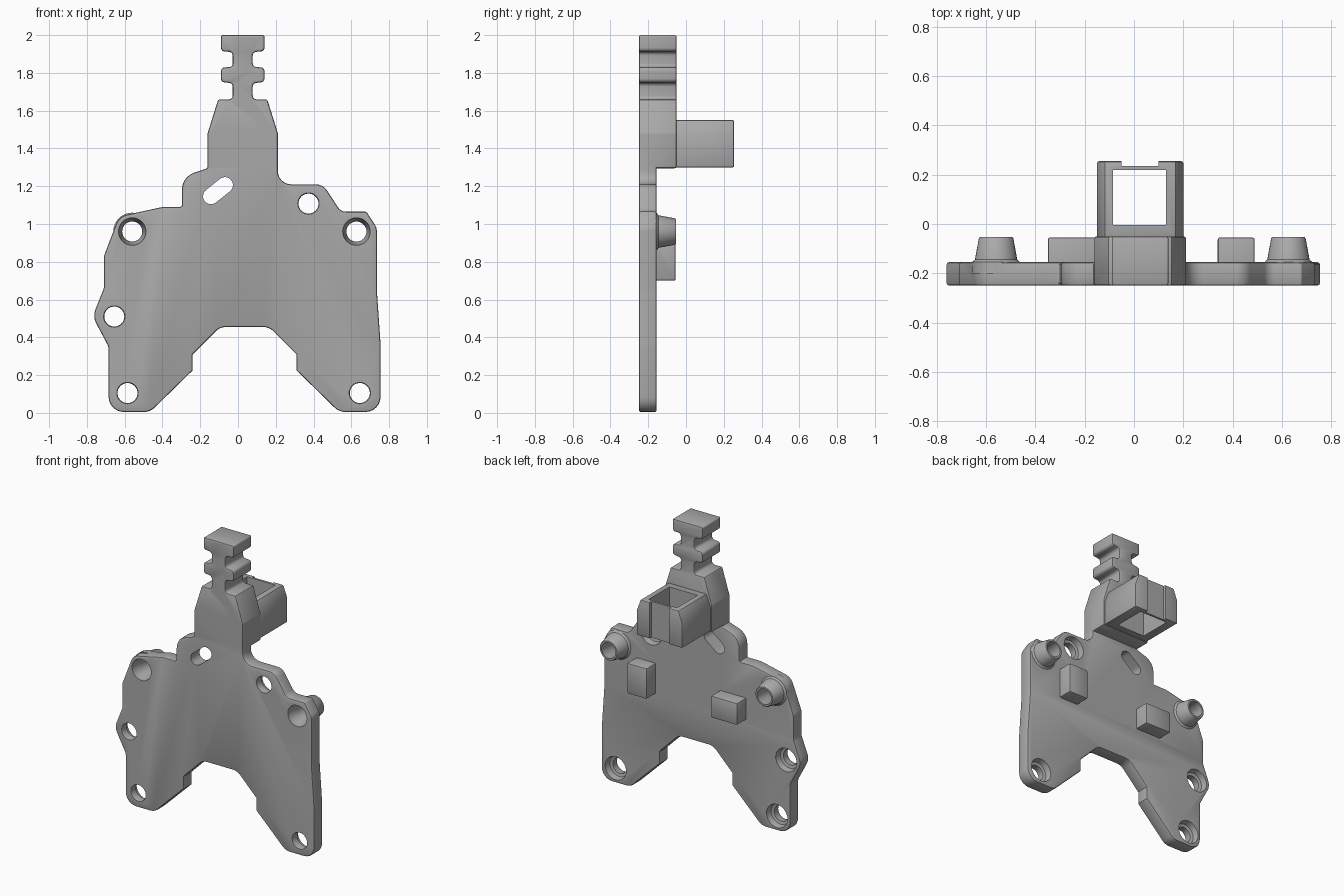
import bpy, bmesh, math
from mathutils import Vector

if "Cube" in bpy.data.objects:
    bpy.data.objects.remove(bpy.data.objects["Cube"])

gray = bpy.data.materials.new("plain gray")
gray.use_nodes = True
color = (0.4, 0.4, 0.4, 1)
gray.diffuse_color = color
gray.node_tree.nodes["Principled BSDF"].inputs["Base Color"].default_value = color

FRONT, BACK, DEEP = -0.25, -0.155, -0.05


def finish(bm, name):
    bmesh.ops.recalc_face_normals(bm, faces=bm.faces)
    mesh = bpy.data.meshes.new(name)
    bm.to_mesh(mesh)
    bm.free()
    mesh.materials.append(gray)
    ob = bpy.data.objects.new(name, mesh)
    bpy.context.collection.objects.link(ob)
    return ob


def rounded(points, steps=6):
    """Round each (x, z, radius) corner with a curve tangent to both sides."""
    out = []
    for i, (x, z, r) in enumerate(points):
        p = Vector((x, z))
        if not r:
            out.append(p)
            continue
        a = Vector(points[i - 1][:2]) - p
        b = Vector(points[(i + 1) % len(points)][:2]) - p
        half = a.angle(b) / 2
        t = min(r / math.tan(half), a.length * 0.48, b.length * 0.48)
        center = p + (a.normalized() + b.normalized()).normalized() * (t / math.cos(half))
        va, vb = p + a.normalized() * t - center, p + b.normalized() * t - center
        turn = va.angle_signed(vb)
        for k in range(steps + 1):
            s = -turn * k / steps
            c, n = math.cos(s), math.sin(s)
            out.append(center + Vector((va.x * c - va.y * n, va.x * n + va.y * c)))
    return out


def extrude(name, points, y0, y1):
    bm = bmesh.new()
    face = bm.faces.new([bm.verts.new((p[0], y0, p[1])) for p in points])
    new = bmesh.ops.extrude_face_region(bm, geom=[face])["geom"]
    verts = [v for v in new if isinstance(v, bmesh.types.BMVert)]
    bmesh.ops.translate(bm, verts=verts, vec=(0, y1 - y0, 0))
    return finish(bm, name)


def lathe(name, x, z, profile, sides=32):
    """Solid of revolution about the y direction from (y, radius) pairs."""
    bm = bmesh.new()
    rings = []
    for y, r in profile:
        angles = [2 * math.pi * k / sides for k in range(sides)]
        rings.append([bm.verts.new((x + r * math.cos(a), y, z + r * math.sin(a))) for a in angles])
    for lo, hi in zip(rings, rings[1:]):
        for k in range(sides):
            j = (k + 1) % sides
            bm.faces.new((lo[k], lo[j], hi[j], hi[k]))
    bm.faces.new(rings[0])
    bm.faces.new(rings[-1])
    return finish(bm, name)


def box(name, x0, x1, y0, y1, z0, z1):
    return extrude(name, [(x0, z0), (x1, z0), (x1, z1), (x0, z1)], y0, y1)


def apply(ob, kind, **settings):
    mod = ob.modifiers.new(kind.lower(), kind)
    for key, value in settings.items():
        setattr(mod, key, value)
    bpy.context.view_layer.objects.active = ob
    bpy.ops.object.modifier_apply(modifier=mod.name)


def bevel(ob, width):
    apply(ob, "BEVEL", width=width, segments=2, limit_method="ANGLE", angle_limit=math.radians(50))


def boolean(ob, other, operation="DIFFERENCE"):
    apply(ob, "BOOLEAN", object=other, operation=operation, solver="EXACT")


# Notched neck, listed clockwise on its right-hand half about its own axis
AXIS = 0.025
half = [(0.115, 2.0, 0.01), (0.115, 1.915, 0.02), (0.053, 1.91, 0.02), (0.053, 1.832, 0.02),
        (0.115, 1.828, 0.02), (0.115, 1.752, 0.02), (0.053, 1.745, 0.02), (0.053, 1.66, 0.02),
        (0.13, 1.66, 0), (0.186, 1.48, 0.04)]
neck_right = [(AXIS + x, z, r) for x, z, r in half]
neck_left = [(AXIS - x, z, r) for x, z, r in reversed(half)]
right_edge, left_edge = AXIS + 0.186, AXIS - 0.186

# Body outline below the neck
body = [(right_edge, 1.21, 0.07), (0.45, 1.21, 0.07), (0.545, 1.065, 0.05), (0.68, 1.065, 0.01),
        (0.735, 0.98, 0.06), (0.735, 0.65, 0.2), (0.755, 0.36, 0.1), (0.755, 0.005, 0.08),
        (0.535, 0.005, 0.08), (0.31, 0.225, 0), (0.31, 0.31, 0), (0.165, 0.455, 0.08),
        (-0.095, 0.455, 0.08), (-0.24, 0.31, 0), (-0.24, 0.225, 0), (-0.465, 0.005, 0.08),
        (-0.685, 0.005, 0.08), (-0.685, 0.35, 0.06), (-0.77, 0.51, 0.09), (-0.71, 0.66, 0.06),
        (-0.71, 0.83, 0.05), (-0.63, 1.04, 0.08), (-0.4, 1.09, 0.1), (-0.297, 1.09, 0),
        (-0.297, 1.25, 0.13), (left_edge, 1.295, 0)]
plate = extrude("body_plate", rounded(neck_right + body + neck_left), FRONT, BACK)
bevel(plate, 0.01)

# Thicker neck
base = [(right_edge, 1.295, 0), (left_edge, 1.295, 0)]
neck = extrude("thick_neck", rounded(neck_right + base + neck_left), FRONT, DEEP)
bevel(neck, 0.01)
boolean(plate, neck, "UNION")
helpers = [neck]

# Conical bosses and rectangular pegs on the back
corners = [(-0.56, 0.96), (0.627, 0.96)]
for x, z in corners:
    boss = lathe("boss", x, z, [(-0.2, 0.1), (BACK, 0.098), (-0.145, 0.086), (-0.058, 0.07), (-0.052, 0.065)])
    boolean(plate, boss, "UNION")
    helpers.append(boss)
for span in [(0.34, 0.49, 0.7, 0.91), (-0.35, -0.15, 0.705, 0.855)]:
    peg = box("peg", *span[:2], -0.2, -0.055, *span[2:])
    bevel(peg, 0.008)
    boolean(plate, peg, "UNION")
    helpers.append(peg)

# Bolt holes, countersunk in front at the bosses and behind elsewhere
holes = [(x, z, [(-0.27, 0.075), (-0.21, 0.068), (-0.16, 0.053), (0, 0.053)]) for x, z in corners]
for x, z in [(-0.585, 0.105), (0.645, 0.105), (-0.655, 0.51), (0.373, 1.108)]:
    holes.append((x, z, [(-0.27, 0.065), (-0.24, 0.053), (-0.2, 0.053), (-0.195, 0.072), (-0.13, 0.085)]))
for x, z, profile in holes:
    cutter = lathe("hole_cutter", x, z, profile)
    boolean(plate, cutter)
    helpers.append(cutter)

# Slanted slot
a, b, r = Vector((-0.143, 1.147)), Vector((-0.069, 1.206)), 0.042
tilt = math.atan2(b.y - a.y, b.x - a.x)
slot = []
for center, start in ((a, tilt + math.pi / 2), (b, tilt - math.pi / 2)):
    for k in range(13):
        t = start + math.pi * k / 12
        slot.append(center + r * Vector((math.cos(t), math.sin(t))))
cutter = extrude("slot_cutter", slot, -0.3, 0)
boolean(plate, cutter)
helpers.append(cutter)

# Open socket behind the neck, with chamfered upper sides and a recessed rear wall
shape = [(-0.175, 1.3), (0.175, 1.3), (0.175, 1.47), (0.145, 1.55), (-0.145, 1.55), (-0.175, 1.47)]
socket = extrude("socket", [(AXIS + x, z) for x, z in shape], DEEP - 0.01, 0.255)
bevel(socket, 0.008)
for spans in [(-0.085, 0.13, -0.005, 0.22), (-0.05, 0.1, 0.235, 0.3)]:
    cutter = box("socket_cutter", *spans, 1.2, 1.7)
    boolean(socket, cutter)
    helpers.append(cutter)

for ob in helpers:
    bpy.data.objects.remove(ob)
for ob in (plate, socket):
    bpy.ops.object.select_all(action="DESELECT")
    ob.select_set(True)
    bpy.context.view_layer.objects.active = ob
    bpy.ops.object.shade_smooth_by_angle(angle=math.radians(30))
